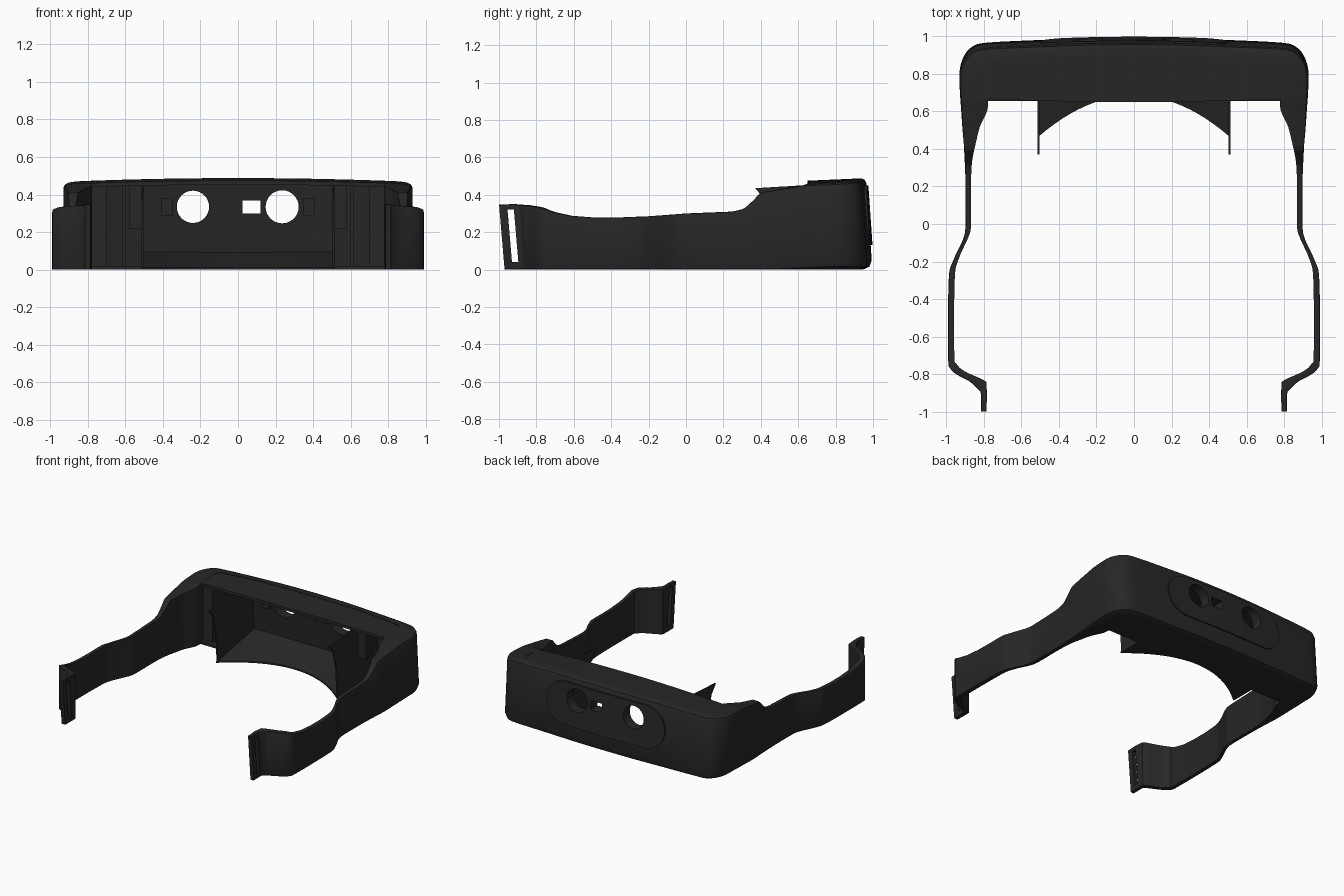
import bpy, bmesh, math
from mathutils import Vector

cube = bpy.data.objects.get("Cube")
if cube:
    bpy.data.objects.remove(cube, do_unlink=True)

black = bpy.data.materials.new("matte black")
black.use_nodes = True
black.diffuse_color = (0.02, 0.02, 0.02, 1)
bsdf = black.node_tree.nodes["Principled BSDF"]
bsdf.inputs["Base Color"].default_value = black.diffuse_color
bsdf.inputs["Roughness"].default_value = 0.6


def clamp(v):
    return max(0.0, min(1.0, v))


def loft(name, rings, cap=(True, True)):
    """Skin a row of equal closed rings into one solid."""
    bm = bmesh.new()
    vs = [[bm.verts.new(p) for p in ring] for ring in rings]
    n = len(vs[0])
    for a, b in zip(vs, vs[1:]):
        for i in range(n):
            j = (i + 1) % n
            bm.faces.new((a[i], a[j], b[j], b[i]))
    for use, ring in zip(cap, (vs[0], vs[-1])):
        if use:
            bm.faces.new(ring)
    bmesh.ops.recalc_face_normals(bm, faces=bm.faces)
    mesh = bpy.data.meshes.new(name)
    bm.to_mesh(mesh)
    bm.free()
    mesh.materials.append(black)
    ob = bpy.data.objects.new(name, mesh)
    bpy.context.collection.objects.link(ob)
    return ob


def smooth(ob):
    bpy.ops.object.select_all(action='DESELECT')
    ob.select_set(True)
    bpy.context.view_layer.objects.active = ob
    bpy.ops.object.shade_smooth_by_angle(angle=math.radians(32))


def mirror(ob):
    m = ob.modifiers.new("mirror", 'MIRROR')
    m.use_clip = True
    m.merge_threshold = 0.0005


def block(name, x, y, z, lean=0.0):
    rings = [[(px, y[0] - lean * z[0], z[0]), (px, y[1] - lean * z[0], z[0]),
              (px, y[1] - lean * z[1], z[1]), (px, y[0] - lean * z[1], z[1])] for px in x]
    return loft(name, rings)


def cut(ob, cutter):
    cutter.hide_render = True
    cutter.hide_viewport = True
    cutter.display_type = 'WIRE'
    m = ob.modifiers.new("cut", 'BOOLEAN')
    m.operation = 'DIFFERENCE'
    m.solver = 'EXACT'
    m.object = cutter


# Top edge height along the depth, with a slight crown over the visor
TOP = [(-1, .345), (-.9, .35), (-.8, .335), (-.65, .29), (-.45, .275), (-.2, .285), (0, .3),
       (.25, .31), (.31, .325), (.36, .37), (.4, .412), (.65, .455), (.95, .468), (1.1, .468)]


def height(x, y):
    for (a, p), (b, q) in zip(TOP, TOP[1:]):
        if y <= b:
            t = clamp((y - a) / (b - a))
            z = p + (q - p) * t
            break
    return z + (.02 * clamp(1 - (x / .93) ** 2) if y >= .64 else 0)


def lean(y, z):
    """Visor back and strap ends tilt slightly with height."""
    y2 = y - .07 * (z - .05) * clamp((y - .7) / .2)
    return y2 - .085 * z * clamp((-.84 - y) / .03)


# Plan of one half as outer and inner points, from strap end to visor centre
PLAN = [((.815, -.97), (.785, -.97)), ((.815, -.88), (.785, -.86)), ((.835, -.858), (.8, -.832)),
        ((.93, -.81), (.9, -.785)), ((.978, -.77), (.945, -.745)), ((.99, -.7), (.957, -.69)),
        ((.987, -.3), (.955, -.3)), ((.965, -.2), (.935, -.19)), ((.91, -.08), (.88, -.065)),
        ((.897, 0), (.868, 0)), ((.897, .2), (.868, .2)), ((.9, .3), (.865, .3)),
        ((.903, .36), (.858, .36)), ((.906, .42), (.845, .42)), ((.913, .5), (.82, .52)),
        ((.92, .6), (.78, .61)), ((.928, .72), (.78, .7)), ((.928, .82), (.78, .8)),
        ((.905, .895), (.78, .85)), ((.86, .945), (.76, .88)), ((.78, .966), (.72, .895)),
        ((.5, .98), (.48, .915)), ((.25, .99), (.25, .92)), ((0, .993), (0, .92))]


def spline(points, steps):
    pts = [points[0]] + points + [points[-1]]
    out = []
    for i in range(1, len(pts) - 2):
        p0, p1, p2, p3 = (Vector(p) for p in pts[i - 1:i + 3])
        for s in range(steps):
            t = s / steps
            out.append(.5 * (2 * p1 + (p2 - p0) * t + (2 * p0 - 5 * p1 + 4 * p2 - p3) * t * t
                             + (3 * p1 - p0 - 3 * p2 + p3) * t ** 3))
    return out + [Vector(points[-1])]


def section(o, i):
    across = (i - o).normalized()
    r = .006 + .044 * clamp((o.y - .45) / .3)
    s = .006 + .02 * clamp((o.y - .45) / .3)
    h = height(o.x, o.y)
    shape = [(r, 0), (.3 * r, .3 * r), (0, r), (0, h - s), (.3 * s, h - .3 * s)]
    pts = [(o + across * d, z) for d, z in shape]
    top = o + across * s
    pts += [(top, height(top.x, o.y)), (i, height(i.x, o.y)), (i, 0)]
    return [(p.x, lean(p.y, z), z) for p, z in pts]


outer = spline([p[0] for p in PLAN], 4)
inner = spline([p[1] for p in PLAN], 4)
frame = loft("visor_wall_and_arms", [section(o, i) for o, i in zip(outer, inner)], (True, False))
mirror(frame)
smooth(frame)

# Visor roof
xs = [-.785 + 1.57 * k / 24 for k in range(25)]
rings = []
for x in xs:
    y0, y1 = .65 + .025 * x * x, .91 - .02 * x * x
    ys = [y0 + (y1 - y0) * k / 4 for k in range(5)]
    rings.append([(x, y, height(x, y)) for y in ys]
                 + [(x, y, height(x, y) - .022) for y in reversed(ys)])
smooth(loft("visor_roof", rings))

# Sloped floor with the curved brow cut-out, and flat side floors
rings = []
for k in range(25):
    x = -.51 + 1.02 * k / 24
    y0 = .685 - .85 * x * x
    rings.append([(x, y0, 0), (x, .94, 0), (x, .94, .1), (x, y0, .012)])
smooth(loft("brow_floor", rings))
mirror(block("side_floor", (.51, .79), (.655, .92), (0, .02)))

# Pointed cheek walls either side of the optics
SHAPE = [(.37, .435), (.425, .37), (.46, .22), (.475, 0), (.93, 0), (.9, .45), (.62, .45)]
mirror(loft("cheek_wall", [[(x, y, z) for y, z in SHAPE] for x in (.502, .514)]))

# Inner ribs and panels
mirror(block("inner_pillar", (.70, .785), (.69, .92), (.015, .45)))
mirror(block("inner_rib", (.60, .615), (.74, .92), (.02, .45)))
mirror(block("side_bracket", (.514, .58), (.72, .92), (.22, .45)))
mirror(block("sensor_pad", (.35, .41), (.882, .905), (.29, .38)))

# Raised rounded plate on the visor back
R, HALF, MID = .16, .34, .29
right = [HALF * k / 8 for k in range(8)]
right += [HALF + R * math.sin(math.pi / 2 * k / 10) for k in range(11)]
rings = []
for x in [-v for v in reversed(right[1:])] + right:
    u = max(0, abs(x) - HALF)
    hh = max(.002, math.sqrt(max(0, R * R - u * u)))
    ring = []
    for z, d in ((MID - hh, -.02), (MID - hh, .01), (MID + hh, .01), (MID + hh, -.02)):
        ring.append((x, .993 - .05 * x * x - .07 * (z - .05) + d, z))
    rings.append(ring)
plate = loft("back_plate", rings)
smooth(plate)


# Two round openings and one small window through the wall and plate
def hole(x, z, r):
    rings = [[(x + r * math.cos(a), y, z + r * math.sin(a))
              for a in (2 * math.pi * k / 32 for k in range(32))] for y in (.8, 1.1)]
    return loft("round_cutter", rings)


cutters = [hole(-.24, .335, .086), hole(.235, .335, .088),
           block("window_cutter", (.025, .12), (.8, 1.1), (.3, .368))]
for c in cutters:
    cut(frame, c)
    cut(plate, c)

# Strap slots near the arm ends
for side in (-1, 1):
    cut(frame, block("slot_cutter", (side * .74, side * .86), (-.927, -.893), (.04, .32), .085))
